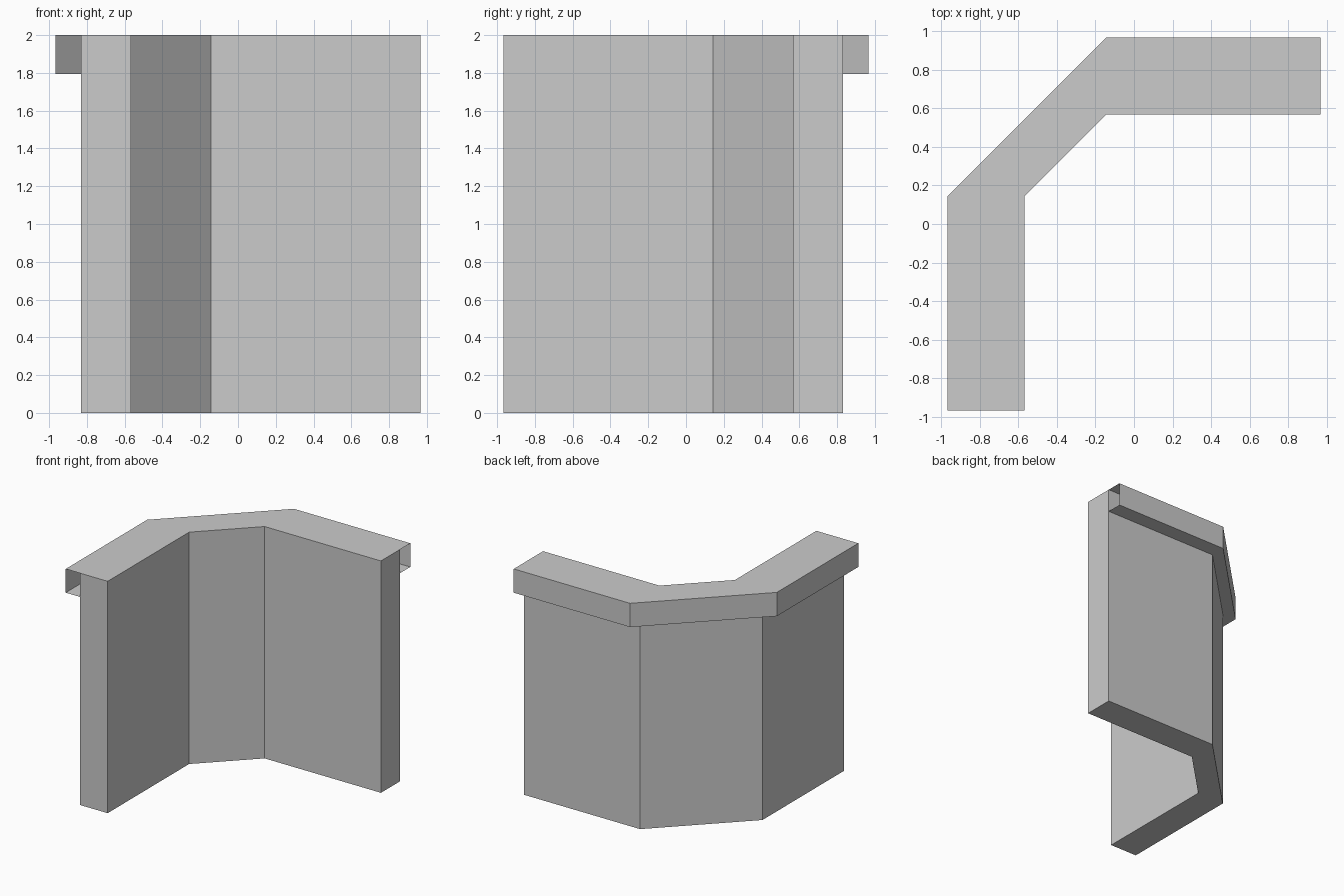
import bpy
import bmesh

cube = bpy.data.objects.get("Cube")
if cube:
    bpy.data.objects.remove(cube, do_unlink=True)

HEIGHT, LIP = 2.0, 1.795
END, BEND = 0.967, 0.143
INNER, WALL, RIM = 0.567, 0.83, 0.967

stone = bpy.data.materials.new("plain grey")
stone.use_nodes = True
stone.diffuse_color = (0.6, 0.6, 0.6, 1)
stone.node_tree.nodes["Principled BSDF"].inputs["Base Color"].default_value = (0.6, 0.6, 0.6, 1)


def path(offset, bend):
    """Plan line of the angled corner at a given distance from the centre."""
    return [(-offset, -END), (-offset, bend), (-bend, offset), (END, offset)]


def sweep(name, section, closed):
    """Loft a section of (plan line, height) points along the corner."""
    bm = bmesh.new()
    rails = [[bm.verts.new((x, y, z)) for x, y in line] for line, z in section]
    pairs = list(zip(rails, rails[1:]))
    if closed:
        pairs.append((rails[-1], rails[0]))
    for a, b in pairs:
        for i in range(len(a) - 1):
            bm.faces.new((a[i], a[i + 1], b[i + 1], b[i]))
    if closed:
        for i in (0, -1):
            bm.faces.new([rail[i] for rail in rails])
        bmesh.ops.recalc_face_normals(bm, faces=bm.faces)
    mesh = bpy.data.meshes.new(name)
    bm.to_mesh(mesh)
    bm.free()
    mesh.materials.append(stone)
    obj = bpy.data.objects.new(name, mesh)
    bpy.context.collection.objects.link(obj)
    return obj


inner, outer, rim = path(INNER, BEND), path(WALL, BEND), path(RIM, BEND)

# Solid angled wall
sweep("corner_wall", [(inner, 0), (outer, 0), (outer, HEIGHT), (inner, HEIGHT)], True)

# Hollow overhanging ledge, open at both ends
sweep("top_ledge", [(outer, LIP), (rim, LIP), (rim, HEIGHT), (outer, HEIGHT)], False)
